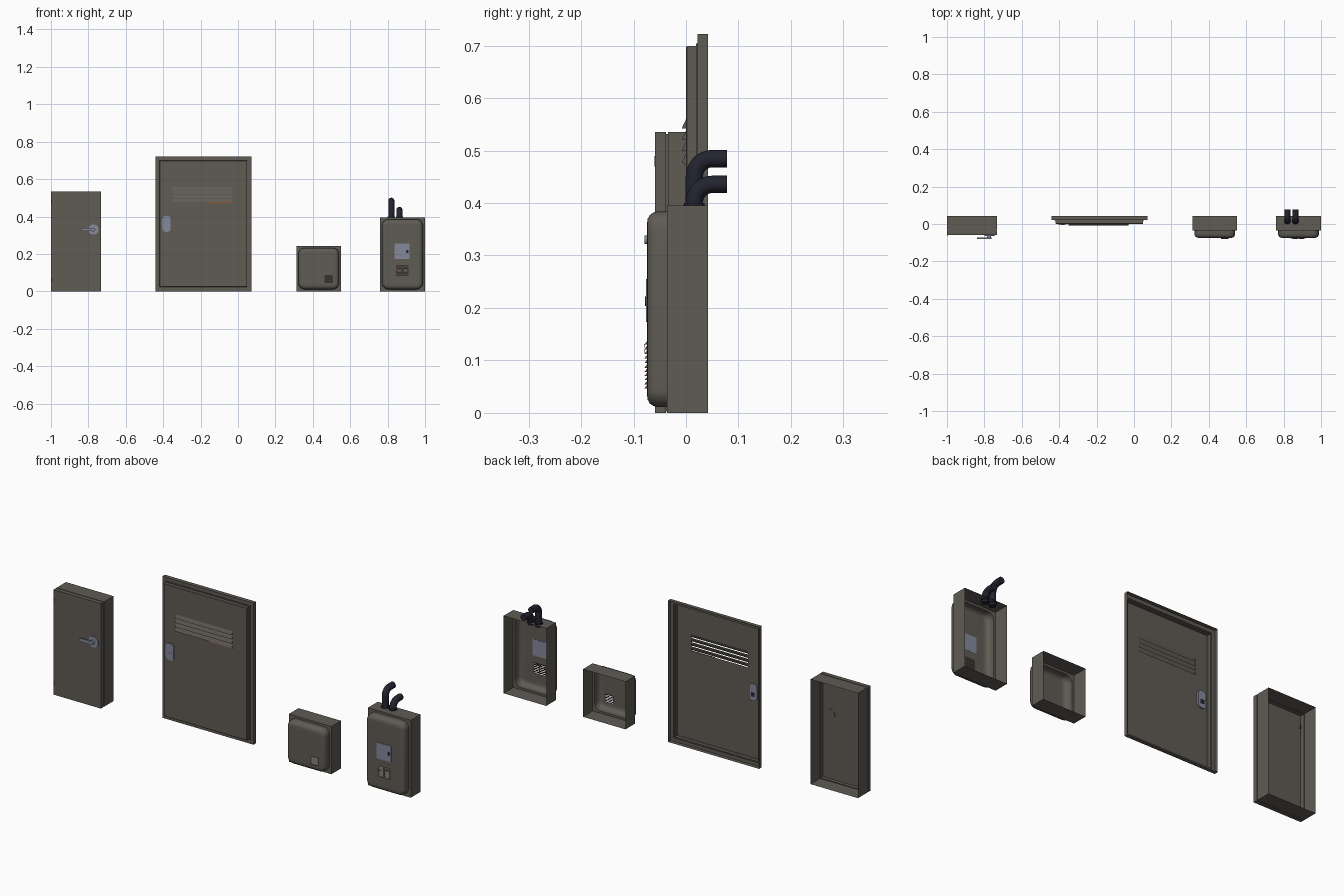
import bpy, bmesh, math
from mathutils import Vector

if "Cube" in bpy.data.objects:
    bpy.data.objects.remove(bpy.data.objects["Cube"])


def material(name, rgb):
    m = bpy.data.materials.new(name)
    m.diffuse_color = (*rgb, 1)
    m.use_nodes = True
    m.node_tree.nodes["Principled BSDF"].inputs["Base Color"].default_value = m.diffuse_color
    return m


BROWN = material("painted_metal", (0.115, 0.106, 0.09))
STEEL = material("blue_grey_steel", (0.23, 0.25, 0.33))
DARK = material("dark_rubber", (0.017, 0.017, 0.03))
RUST = material("rust", (0.30, 0.09, 0.03))


def finish(bm, name, mat, smooth=False):
    bmesh.ops.remove_doubles(bm, verts=bm.verts, dist=0.00005)
    me = bpy.data.meshes.new(name)
    bm.to_mesh(me)
    bm.free()
    me.materials.append(mat)
    ob = bpy.data.objects.new(name, me)
    bpy.context.collection.objects.link(ob)
    if smooth:
        bpy.ops.object.select_all(action='DESELECT')
        ob.select_set(True)
        bpy.context.view_layer.objects.active = ob
        bpy.ops.object.shade_smooth_by_angle(angle=math.radians(35))
    return ob


def ring(x0, x1, z0, z1, r, seg=6):
    """Rounded rectangle, counter-clockwise seen from the front."""
    pts = []
    for cx, cz, a0 in ((x0 + r, z0 + r, 180), (x1 - r, z0 + r, 270),
                       (x1 - r, z1 - r, 0), (x0 + r, z1 - r, 90)):
        for i in range(seg + 1):
            a = math.radians(a0 + 90 * i / seg)
            pts.append((cx + r * math.cos(a), cz + r * math.sin(a)))
    return pts


def shell(name, box, profile, mat=BROWN, holes=(), cap=True, smooth=False):
    """Open-backed shell: profile of (inset, y, corner radius) from back to front.
    The last ring is square when the front has holes."""
    bm = bmesh.new()
    x0, x1, z0, z1 = box
    prev = None
    for inset, y, r in profile:
        b = (x0 + inset, x1 - inset, z0 + inset, z1 - inset)
        cur = [bm.verts.new((x, y, z)) for x, z in ring(*b, r)]
        if prev:
            n = len(cur)
            for i in range(n):
                j = (i + 1) % n
                ids = (prev[i], prev[j], cur[j], cur[i])
                # skip quads collapsed at square corners
                if (ids[0].co - ids[1].co).length < 1e-5 and (ids[2].co - ids[3].co).length < 1e-5:
                    continue
                if (ids[2].co - ids[3].co).length < 1e-5:
                    ids = ids[:3]
                elif (ids[0].co - ids[1].co).length < 1e-5:
                    ids = (ids[0], ids[2], ids[3])
                bm.faces.new(ids)
        prev = cur
    if cap and profile[-1][2] > 0:
        bm.faces.new(prev)
    elif cap:
        # front sheet as a grid that leaves the holes open
        xs = sorted({b[0], b[1], *[v for h in holes for v in h[:2]]})
        zs = sorted({b[2], b[3], *[v for h in holes for v in h[2:]]})
        for xa, xb in zip(xs, xs[1:]):
            for za, zb in zip(zs, zs[1:]):
                mx, mz = (xa + xb) / 2, (za + zb) / 2
                if any(h[0] < mx < h[1] and h[2] < mz < h[3] for h in holes):
                    continue
                bm.faces.new([bm.verts.new((x, y, z)) for x, z in
                              ((xa, za), (xb, za), (xb, zb), (xa, zb))])
    return finish(bm, name, mat, smooth)


def louvers(name, slots, y, depth):
    """Sloped hoods, open at the bottom, one over each slot."""
    bm = bmesh.new()
    for x0, x1, z0, z1 in slots:
        v = [bm.verts.new(p) for p in ((x0, y, z0), (x0, y - depth, z0), (x0, y, z1),
                                       (x1, y, z0), (x1, y - depth, z0), (x1, y, z1))]
        for ids in ((1, 4, 5, 2), (0, 1, 2), (4, 3, 5)):
            bm.faces.new([v[i] for i in ids])
    return finish(bm, name, BROWN)


def plate(name, box, y_back, y_front, mat, r=0.002):
    ob = shell(name, box, [(0.004 if r > .004 else r, y_back, .0005), (0, y_back, r), (0, y_front, r)], mat)
    bm = bmesh.new()
    bm.from_mesh(ob.data)
    bmesh.ops.holes_fill(bm, edges=[e for e in bm.edges if e.is_boundary])
    bm.to_mesh(ob.data)
    bm.free()
    return ob


def slots(x0, x1, z0, z1, rows, cols=1):
    w, h = (x1 - x0) / cols, (z1 - z0) / rows
    g = 0.0 if cols == 1 else 0.003
    return [(x0 + c * w + g, x0 + (c + 1) * w - g, z0 + i * h + h * .1, z0 + (i + 1) * h - h * .1)
            for i in range(rows) for c in range(cols)]


# Tall cabinet with a seam between body and door
shell("tall_cabinet", (-1, -.732, 0, .535),
      [(0, .042, 0), (0, -.034, 0), (.003, -.034, 0), (.003, -.038, 0), (0, -.038, 0), (0, -.059, 0)])
plate("cabinet_handle_disc", (-.80, -.745, .303, .358), -.059, -.063, STEEL, .0274)
plate("cabinet_handle_boss", (-.80, -.745, .303, .358), -.055, -.0585, BROWN, .0274)
plate("cabinet_handle_stem", (-.785, -.765, .32, .34), -.063, -.072, STEEL, .0099)
plate("cabinet_handle_lever", (-.84, -.763, .322, .338), -.071, -.079, STEEL, .0075)
for z in (.48, .06):
    plate("cabinet_hinge", (-1.0, -.994, z - .01, z + .01), -.0585, -.0605, DARK, .001)

# Wide flush panel with stepped frame, louvers and latch
B = slots(-.35, -.03, .475, .562, 4)
latch_hole = (-.399, -.365, .335, .387)
shell("wide_panel", (-.442, .072, 0, .722),
      [(0, .042, 0), (0, .022, 0), (.018, .022, 0), (.018, .019, 0), (.023, .019, 0), (.023, .002, 0),
       (.025, 0, 0)], holes=B + [latch_hole])
louvers("panel_louvers", B, 0, .008)
plate("panel_louver_rust", (-.16, -.03, .472, .477), -.0002, -.004, RUST, .0005)
plate("panel_latch", (-.405, -.36, .318, .404), .008, -.004, STEEL, .018)
plate("panel_latch_grip", (-.393, -.372, .328, .358), -.0035, -.0055, STEEL, .004)
plate("panel_latch_back", (-.393, -.372, .34, .36), .0095, .0075, DARK, .002)


def cover_box(name, x0, x1, height, vent):
    """Square base with a soft-edged cover, hollow from the back."""
    shell(name + "_body", (x0, x1, 0, height),
          [(0, .042, 0), (0, -.036, 0), (.011, -.036, .034)], cap=False)
    shell(name + "_cover", (x0, x1, 0, height),
          [(.011, -.036, .034), (.011, -.053, .034), (.013, -.062, .032), (.018, -.069, .027),
           (.025, -.073, .02), (.034, -.0742, .011), (.045, -.0742, 0)], holes=vent, smooth=True)
    louvers(name + "_louvers", vent, -.0742, .005)


# Small box
cover_box("small_box", .312, .552, .243, slots(.465, .506, .046, .085, 5))

# Meter box with hoses
cover_box("hose_box", .759, 1.0, .395, slots(.845, .912, .085, .138, 6, 2))
plate("hose_box_plate", (.836, .917, .173, .255), -.0735, -.0765, STEEL)
plate("hose_box_lock", (.898, .912, .204, .222), -.0765, -.0785, DARK, .0065)
plate("hose_box_rust_left", (.844, .858, .114, .121), -.079, -.0797, RUST, .0005)
plate("hose_box_rust_right", (.874, .905, .125, .131), -.079, -.0797, RUST, .0005)


def hose(name, x, top):
    R, y0, zc = .034, .016, top - .0165
    pts = [(x, y0, .38)]
    for i in range(13):
        a = math.pi / 2 * i / 12
        pts.append((x, y0 + R * (1 - math.cos(a)), zc - R + R * math.sin(a)))
    pts.append((x, .078, zc))
    cu = bpy.data.curves.new(name, 'CURVE')
    cu.dimensions = '3D'
    cu.bevel_depth, cu.bevel_resolution, cu.use_fill_caps = .0165, 4, True
    sp = cu.splines.new('POLY')
    sp.points.add(len(pts) - 1)
    for p, q in zip(sp.points, pts):
        p.co = (*q, 1)
    tmp = bpy.data.objects.new(name + "_path", cu)
    bpy.context.collection.objects.link(tmp)
    me = bpy.data.meshes.new_from_object(tmp.evaluated_get(bpy.context.evaluated_depsgraph_get()))
    bpy.data.objects.remove(tmp)
    bm = bmesh.new()
    bm.from_mesh(me)
    bmesh.ops.remove_doubles(bm, verts=bm.verts, dist=0.00005)
    bmesh.ops.recalc_face_normals(bm, faces=bm.faces)
    finish(bm, name, DARK, True)
    # collar where the hose enters the box
    bm = bmesh.new()
    bmesh.ops.create_cone(bm, cap_ends=True, segments=20, radius1=.0195, radius2=.0195, depth=.008)
    bmesh.ops.translate(bm, verts=bm.verts, vec=Vector((x, y0, .396)))
    finish(bm, name + "_collar", DARK)


hose("tall_hose", .82, .501)
hose("short_hose", .863, .452)
